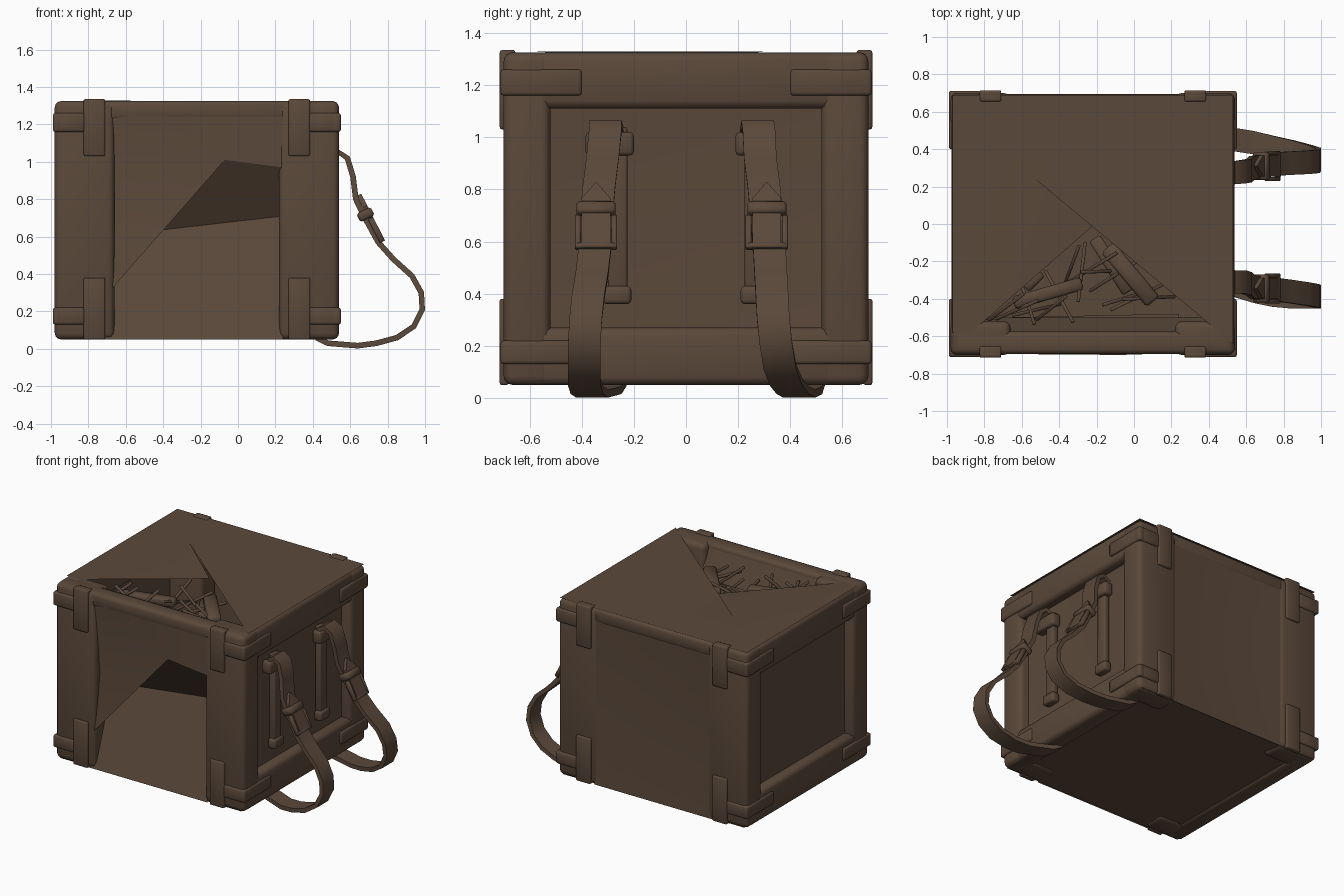
import bpy, bmesh, math, random
from mathutils import Vector, Matrix

random.seed(4)
leather = bpy.data.materials.new("dark brown leather")
leather.diffuse_color = (0.105, 0.066, 0.043, 1)
CX = -0.22                      # middle of the box in x


def finish(name, verts, faces, smooth=35, bevel=0, segs=2):
    me = bpy.data.meshes.new(name)
    me.from_pydata([tuple(v) for v in verts], [], faces)
    bm = bmesh.new()
    bm.from_mesh(me)
    bmesh.ops.recalc_face_normals(bm, faces=bm.faces)
    if bevel:
        bmesh.ops.bevel(bm, geom=bm.edges[:], offset=bevel, segments=segs,
                        profile=0.5, affect='EDGES', clamp_overlap=True)
    bm.to_mesh(me)
    bm.free()
    me.materials.append(leather)
    ob = bpy.data.objects.new(name, me)
    bpy.context.collection.objects.link(ob)
    if smooth:
        bpy.ops.object.select_all(action='DESELECT')
        ob.select_set(True)
        bpy.context.view_layer.objects.active = ob
        bpy.ops.object.shade_smooth_by_angle(angle=math.radians(smooth))
    return ob


BOX = [(0, 1, 3, 2), (4, 6, 7, 5), (0, 4, 5, 1), (2, 3, 7, 6), (0, 2, 6, 4), (1, 5, 7, 3)]


def box(name, x, y, z, bevel=0.0, segs=2):
    return finish(name, [(a, b, c) for a in x for b in y for c in z], BOX, 50, bevel, segs)


def oriented_box(name, centre, size, rot):
    ob = box(name, *[(-s / 2, s / 2) for s in size], bevel=min(size) * 0.2, segs=1)
    ob.matrix_world = Matrix.Translation(centre) @ rot.to_4x4()
    return ob


def mx(x, s):                   # mirror an x range about the box centre
    return x if s > 0 else tuple(sorted(2 * CX - v for v in x))


def my(y, s):
    return tuple(sorted(v * s for v in y))


# corner posts, corner clips
for sx in (1, -1):
    for sy in (1, -1):
        box("corner_post", mx((0.22, 0.54), sx), my((0.52, 0.70), sy), (0.05, 1.325), 0.035, 3)
        for z in ((1.16, 1.26), (0.13, 0.22)):
            box("side_clip", mx((0.50, 0.55), sx), my((0.40, 0.712), sy), z, 0.012)
            box("side_clip_return", mx((0.38, 0.55), sx), my((0.66, 0.712), sy), z, 0.012)
        x = mx((0.27, 0.385), sx)
        box("upper_clip", x, my((0.68, 0.715), sy), (1.03, 1.335), 0.01)
        box("upper_clip_return", x, my((0.655, 0.71), sy), (1.30, 1.335), 0.008)
        box("lower_clip", x, my((0.68, 0.715), sy), (0.05, 0.38), 0.008)
    # side rails
    box("upper_side_rail", mx((0.40, 0.537), sx), (-0.68, 0.68), (1.11, 1.325), 0.03)
    box("lower_side_rail", mx((0.40, 0.537), sx), (-0.68, 0.68), (0.05, 0.27), 0.03)

# front and back top rails, inner slope below the front opening
box("front_top_rail", (-0.96, 0.52), (-0.695, -0.575), (1.22, 1.326), 0.025)
box("back_top_rail", (-0.96, 0.52), (0.58, 0.695), (1.22, 1.326), 0.025)
finish("front_inner_slope", [(-0.96, -0.585, 1.318), (0.52, -0.585, 1.318),
                             (0.52, -0.50, 1.10), (-0.96, -0.50, 1.10)], [(0, 1, 2, 3)])

# recessed side panels, softly sagging
for sx, name in ((1, "right_panel"), (-1, "left_panel")):
    pts = [(0.47, -0.54, 0.25), (0.47, 0.54, 0.25), (0.47, 0.54, 1.13),
           (0.47, -0.54, 1.13), (0.43, 0.05, 0.75)]
    pts = [(p[0] if sx > 0 else 2 * CX - p[0], p[1], p[2]) for p in pts]
    finish(name, pts, [(0, 1, 4), (1, 2, 4), (2, 3, 4), (3, 0, 4)], 40)

# folded front panel with the sunken overhang
finish("front_panel",
       [(-0.68, -0.695, 1.30), (0.24, -0.695, 1.30), (0.24, -0.69, 0.97), (-0.07, -0.70, 1.01),
        (0.24, -0.48, 0.71), (-0.72, -0.50, 0.60), (-0.67, -0.64, 0.72),
        (-0.72, -0.69, 0.27), (-0.72, -0.695, 0.05), (0.24, -0.695, 0.05)],
       [(0, 1, 2, 3), (0, 3, 6), (6, 3, 7), (3, 2, 4, 5), (3, 5, 7), (7, 5, 8), (5, 4, 9, 8)], 30)

# back panel, gently hollow
finish("back_panel",
       [(-0.70, 0.695, 0.05), (0.25, 0.695, 0.05), (0.25, 0.695, 1.30), (-0.70, 0.695, 1.30),
        (-0.35, 0.65, 0.70)],
       [(0, 1, 4), (1, 2, 4), (2, 3, 4), (3, 0, 4)], 50)

# hollow bottom
finish("bottom_panel",
       [(-0.95, -0.69, 0.055), (0.51, -0.69, 0.055), (0.51, 0.69, 0.055), (-0.95, 0.69, 0.055),
        (-0.1, 0.25, 0.10)],
       [(0, 1, 4), (1, 2, 4), (2, 3, 4), (3, 0, 4)], 30)

# torn lid with a triangular opening
Z = 1.329
finish("lid",
       [(0.53, -0.64, Z), (0.53, 0.69, Z), (-0.97, 0.69, Z), (-0.97, -0.58, Z),
        (-0.87, -0.58, Z), (-0.22, -0.01, 1.29), (-0.60, 0.30, Z)],
       [(0, 1, 6), (1, 2, 6), (2, 3, 4, 6), (6, 4, 5)], 30)

# rolls and sticks inside the box
for c, s, a in (((-0.46, -0.37, 1.22), (0.38, 0.07, 0.06), 16),
                ((-0.02, -0.27, 1.22), (0.38, 0.09, 0.07), -50),
                ((-0.12, -0.22, 1.15), (0.34, 0.07, 0.05), -58),
                ((-0.54, -0.30, 1.18), (0.12, 0.06, 0.05), 45)):
    oriented_box("bundle", c, s, Matrix.Rotation(math.radians(a), 3, 'Z'))
for i in range(14):
    x = -0.70 + 0.06 * i
    y = random.uniform(-0.48, -0.38) + (0.16 if 5 < i < 11 else 0)
    rot = (Matrix.Rotation(random.uniform(0, 6.28), 3, 'Z')
           @ Matrix.Rotation(random.uniform(0.7, 1.3), 3, 'Y'))
    oriented_box("stick", (x, y, 1.20), (0.018, 0.018, 0.34), rot)


# shoulder straps: ribbon swept along a path
def ribbon(name, path, w, t):
    verts, faces = [], []
    for i, p in enumerate(path):
        d = path[min(i + 1, len(path) - 1)] - path[max(i - 1, 0)]
        side = Vector((0, 1, 0))
        n = side.cross(d).normalized() * (t / 2)
        side = side * (w / 2)
        verts += [p + side + n, p - side + n, p - side - n, p + side - n]
    for i in range(len(path) - 1):
        for k in range(4):
            a, b = i * 4 + k, i * 4 + (k + 1) % 4
            faces.append((a, b, b + 4, a + 4))
    e = len(verts)
    faces += [(3, 2, 1, 0), (e - 4, e - 3, e - 2, e - 1)]
    return finish(name, verts, faces, 45)


XZ = [(0.49, 1.02), (0.54, 1.05), (0.585, 1.02), (0.615, 0.92), (0.63, 0.80), (0.69, 0.68),
      (0.75, 0.57), (0.83, 0.48), (0.93, 0.39), (0.98, 0.30), (0.985, 0.21), (0.94, 0.12),
      (0.85, 0.06), (0.74, 0.03), (0.64, 0.017), (0.48, 0.03), (0.42, 0.06)]
YS = {"left": [-0.30, -0.31, -0.31, -0.32, -0.335, -0.345, -0.35, -0.36, -0.375, -0.385,
               -0.39, -0.39, -0.39, -0.38, -0.36, -0.31, -0.29],
      "right": [0.27, 0.275, 0.28, 0.285, 0.30, 0.31, 0.32, 0.325, 0.33, 0.335,
                0.345, 0.36, 0.385, 0.41, 0.435, 0.46, 0.47]}
for side, ys in YS.items():
    ribbon(side + "_strap", [Vector((x, y, z)) for (x, z), y in zip(XZ, ys)], 0.125, 0.03)
    s = -1 if side == "left" else 1
    # backing strip and stitched tabs in the recess
    box(side + "_strip", (0.46, 0.505), my((0.225, 0.30), s), (0.38, 1.04), 0.01)
    box(side + "_upper_tab", (0.46, 0.53), my((0.20, 0.385) if s < 0 else (0.19, 0.335), s),
        (0.93, 1.02), 0.015)
    box(side + "_lower_tab", (0.46, 0.52), my((0.21, 0.32), s), (0.36, 0.43), 0.015)
    # buckle, keeper loop and strap tip, tilted along the strap
    rot = Matrix.Rotation(math.radians(-27), 3, 'Y')
    o = Vector((0.70, ys[5], 0.66))

    def at(dy, u, n):
        return o + rot @ Vector((n, dy, u))
    oriented_box(side + "_buckle_bar", at(0, -0.10, 0.025), (0.03, 0.16, 0.022), rot)
    for dy in (-0.07, 0.07):
        oriented_box(side + "_buckle_side", at(dy, -0.04, 0.025), (0.03, 0.022, 0.14), rot)
    oriented_box(side + "_keeper", at(0, 0.06, 0.01), (0.085, 0.15, 0.05), rot)
    tip = [(-0.055, -0.11), (0.055, -0.11), (0.055, 0.10), (0, 0.17), (-0.055, 0.10)]
    v = [at(a, u, n) for n in (0.01, 0.04) for a, u in tip]
    finish(side + "_strap_tip", v, [(0, 1, 2, 3, 4), (9, 8, 7, 6, 5)]
           + [(k, (k + 1) % 5, (k + 1) % 5 + 5, k + 5) for k in range(5)], 30)
